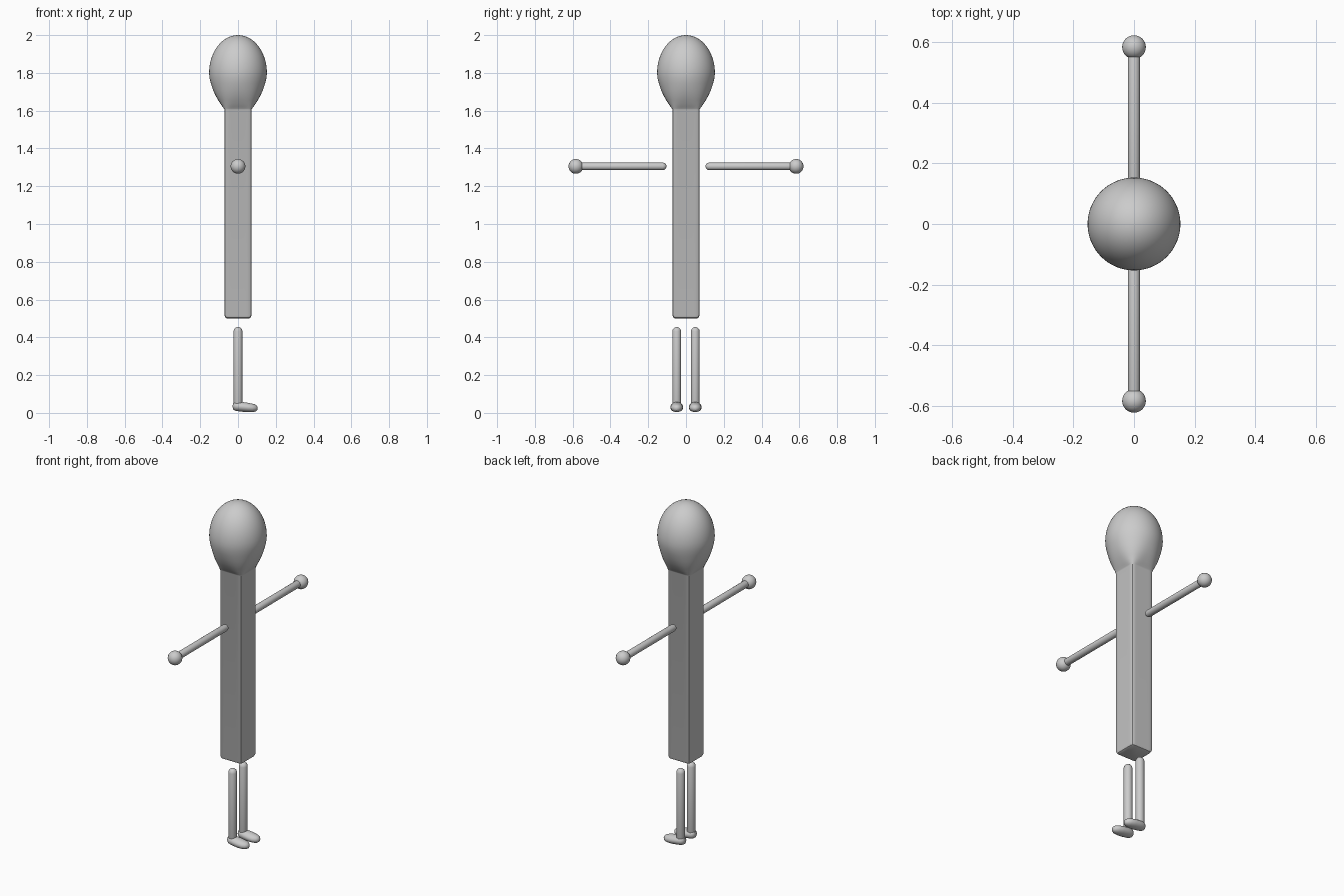
import bpy, bmesh
from math import sin, cos, pi, sqrt
from mathutils import Vector

if "Cube" in bpy.data.objects:
    bpy.data.objects.remove(bpy.data.objects["Cube"])


def finish(bm, name, smooth=35):
    bmesh.ops.recalc_face_normals(bm, faces=bm.faces)
    me = bpy.data.meshes.new(name)
    bm.to_mesh(me)
    bm.free()
    ob = bpy.data.objects.new(name, me)
    bpy.context.collection.objects.link(ob)
    for o in bpy.context.selected_objects:
        o.select_set(False)
    ob.select_set(True)
    bpy.context.view_layer.objects.active = ob
    bpy.ops.object.shade_smooth_by_angle(angle=smooth * pi / 180)
    return ob


def loft(name, rings):
    """Skin a list of closed point rings and cap both ends."""
    bm = bmesh.new()
    loops = [[bm.verts.new(p) for p in ring] for ring in rings]
    n = len(loops[0])
    for a, b in zip(loops, loops[1:]):
        for i in range(n):
            j = (i + 1) % n
            bm.faces.new((a[i], a[j], b[j], b[i]))
    bm.faces.new(loops[0][::-1])
    bm.faces.new(loops[-1])
    return finish(bm, name)


def squircle(r, power, z, n=64):
    """Horizontal ring: power 2 is a circle, high powers near a square."""
    pts = []
    for i in range(n):
        t = 2 * pi * i / n
        c, s = cos(t), sin(t)
        k = r / (abs(c) ** power + abs(s) ** power) ** (1 / power)
        pts.append((k * c, k * s, z))
    return pts


def capsule(name, start, end, r):
    """Rounded rod: a sphere stretched at its equator between two tips."""
    start, end = Vector(start), Vector(end)
    axis = (end - start).normalized()
    rot = axis.to_track_quat('Z', 'Y')
    length = (end - start).length
    rings = []
    for base, angles in ((r, (-85, -60, -30, 0)), (length - r, (0, 30, 60, 85))):
        for a in angles:
            a *= pi / 180
            rings.append([start + rot @ Vector((r * cos(a) * cos(2 * pi * i / 24),
                                                r * cos(a) * sin(2 * pi * i / 24),
                                                base + r * sin(a))) for i in range(24)])
    return loft(name, rings)


# Square trunk flowing into the egg-shaped head
trunk = [(0.058, 12, 0.5), (0.066, 13, 0.504), (0.071, 14, 0.515),
         (0.071, 14, 1.605), (0.075, 9, 1.612), (0.083, 5, 1.622),
         (0.094, 3.4, 1.638), (0.106, 2.8, 1.657), (0.119, 2.45, 1.68),
         (0.132, 2.2, 1.71), (0.144, 2.05, 1.745), (0.151, 2, 1.775)]
for i in range(15):
    a = i / 14 * 0.5 * pi * 0.985
    trunk.append((0.153 * cos(a), 2, 1.8 + 0.2 * sin(a)))
loft("body_and_head", [squircle(*t) for t in trunk])

# Foot sections: x, half width, bottom z, top z
FOOT = [(-0.028, 0.006, 0.028, 0.042), (-0.025, 0.016, 0.018, 0.053),
        (-0.016, 0.025, 0.012, 0.058), (0.0, 0.031, 0.009, 0.060),
        (0.025, 0.033, 0.006, 0.057), (0.05, 0.034, 0.004, 0.054),
        (0.075, 0.031, 0.004, 0.049), (0.092, 0.023, 0.007, 0.044),
        (0.101, 0.013, 0.013, 0.037), (0.104, 0.004, 0.021, 0.029)]

for side, label in ((-1, "right"), (1, "left")):
    # Arm floats just off the trunk, with a ball hand
    capsule(label + "_arm", (0, side * 0.103, 1.305), (0, side * 0.57, 1.305), 0.02)
    bm = bmesh.new()
    bmesh.ops.create_uvsphere(bm, u_segments=32, v_segments=16, radius=0.039)
    bmesh.ops.translate(bm, verts=bm.verts, vec=(0, side * 0.583, 1.305))
    finish(bm, label + "_hand")

    # Leg and foot, toes toward +x
    y = side * 0.049
    capsule(label + "_leg", (0, y, 0.025), (0, y, 0.455), 0.0235)
    loft(label + "_foot", [[(x, y + w * cos(2 * pi * i / 24),
                             (lo + hi) / 2 + (hi - lo) / 2 * sin(2 * pi * i / 24))
                            for i in range(24)] for x, w, lo, hi in FOOT])
